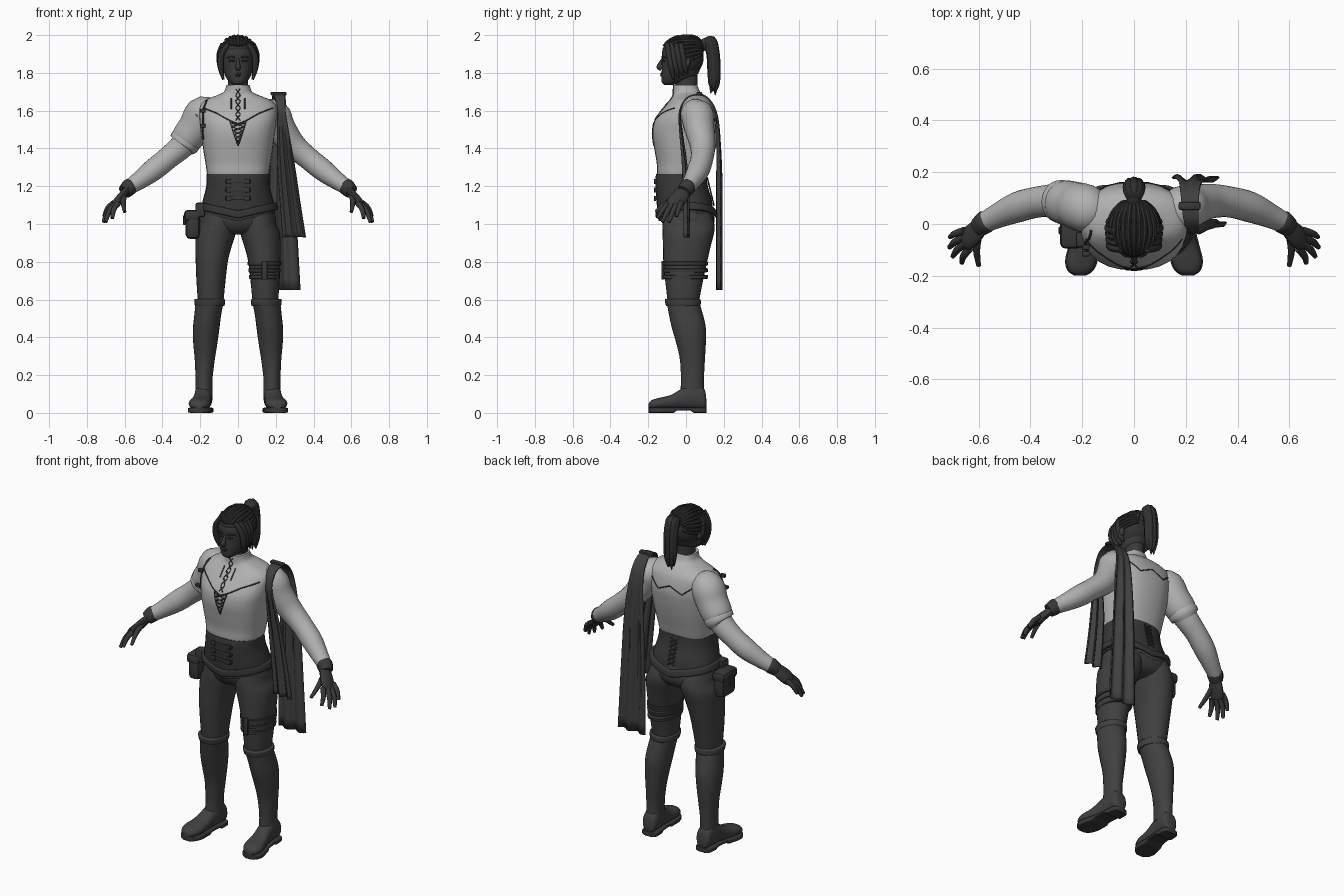
import bpy, bmesh, math, random
from mathutils import Vector
from mathutils.bvhtree import BVHTree

random.seed(4)
cube = bpy.data.objects.get("Cube")
if cube:
    bpy.data.objects.remove(cube)


def material(name, v):
    m = bpy.data.materials.new(name)
    m.use_nodes = True
    m.diffuse_color = (v, v, v, 1)
    m.node_tree.nodes["Principled BSDF"].inputs["Base Color"].default_value = (v, v, v, 1)
    return m


LIGHT = material("pale linen", 0.44)
CLOTH = material("dark cloth", 0.052)
LEATHER = material("dark leather", 0.04)
FACE = material("shaded skin", 0.042)
HAIR = material("dark hair", 0.03)
made = []


def finish(name, bm, mat):
    bmesh.ops.recalc_face_normals(bm, faces=bm.faces)
    me = bpy.data.meshes.new(name)
    bm.to_mesh(me)
    bm.free()
    me.materials.append(mat)
    ob = bpy.data.objects.new(name, me)
    bpy.context.collection.objects.link(ob)
    made.append(ob)
    return ob


def smooth(rows, k):
    """Spline through rows of numbers."""
    out = []
    for i in range(len(rows) - 1):
        a, b, c, d = (rows[max(0, i - 1)], rows[i], rows[i + 1], rows[min(len(rows) - 1, i + 2)])
        for j in range(k):
            t = j / k
            out.append(tuple(q + t / 2 * (r - p + t * (2*p - 5*q + 4*r - s + t * (3*q - p - 3*r + s)))
                             for p, q, r, s in zip(a, b, c, d)))
    return out + [rows[-1]]


def loft(name, rings, mat, n=28, e=1.0):
    """Skin rings of (centre, U, V); e below 1 squares the section."""
    bm = bmesh.new()
    power = lambda v: math.copysign(abs(v) ** e, v)
    loops = []
    for c, u, v in rings:
        angs = [2 * math.pi * i / n for i in range(n)]
        loops.append([bm.verts.new(c + u * power(math.cos(a)) + v * power(math.sin(a))) for a in angs])
    for a, b in zip(loops, loops[1:]):
        for i in range(n):
            bm.faces.new((a[i], a[(i + 1) % n], b[(i + 1) % n], b[i]))
    bm.faces.new(loops[0])
    bm.faces.new(loops[-1])
    return finish(name, bm, mat)


def column(name, rows, mat, s=1, e=1.0, k=4):
    """Upright body from rows of z, centre x, front y, back y, half width."""
    rings = [(Vector((x * s, (f + b) / 2, z)), Vector((w, 0, 0)), Vector((0, (b - f) / 2, 0)))
             for z, x, f, b, w in smooth(rows, k)]
    return loft(name, rings, mat, e=e)


def tube(name, pts, mat, s=1, flat=1.0, n=16, k=4):
    """Round body along x, y, z, radius points."""
    pts = smooth(pts, k)
    co = [Vector((p[0] * s, p[1], p[2])) for p in pts]
    rings, u = [], None
    for i, c in enumerate(co):
        t = (co[min(i + 1, len(co) - 1)] - co[max(i - 1, 0)]).normalized()
        if u is None:
            u = Vector((0.8 * s, 0, 0.5)).cross(t)
            u = u if u.length > 0.2 else t.orthogonal()
        u = (u - t * u.dot(t)).normalized()
        rings.append((c, u * pts[i][3], t.cross(u) * pts[i][3] * flat))
    return loft(name, rings, mat, n)


def box(name, loc, size, mat, bevel=0.01):
    bm = bmesh.new()
    bmesh.ops.create_cube(bm, size=1)
    for v in bm.verts:
        v.co = Vector(a * b for a, b in zip(v.co, size))
    bmesh.ops.bevel(bm, geom=bm.edges[:], offset=bevel, segments=2, affect='EDGES', profile=0.5)
    bmesh.ops.translate(bm, vec=loc, verts=bm.verts)
    return finish(name, bm, mat)


# Shirt and collar
shirt = column("shirt", [
    (1.23, 0, -.13, .09, .15), (1.26, 0, -.152, .105, .163), (1.32, 0, -.155, .12, .172),
    (1.40, 0, -.168, .14, .185), (1.48, 0, -.178, .155, .195), (1.55, 0, -.165, .16, .205),
    (1.62, 0, -.115, .145, .205), (1.655, 0, -.085, .125, .175), (1.68, 0, -.07, .1, .115),
    (1.70, 0, -.068, .075, .075), (1.735, 0, -.068, .06, .062)], LIGHT, e=0.82, k=5)

# Corset with pointed lower edge, and hip belt
corset = column("corset", [
    (1.06, 0, -.145, .152, .2), (1.12, 0, -.155, .14, .188), (1.19, 0, -.162, .118, .17),
    (1.24, 0, -.162, .11, .166), (1.265, 0, -.158, .108, .166)], LEATHER, e=0.88)
belt = column("hip_belt", [
    (1.075, 0, -.152, .16, .206), (1.08, 0, -.16, .165, .212),
    (1.11, 0, -.162, .16, .206), (1.115, 0, -.155, .15, .198)], LEATHER, e=0.88)
for ob, low in ((corset, 1.14), (belt, 2)):
    for v in ob.data.vertices:
        if v.co.z < low:
            v.co.z -= 0.045 * (1 - min(1, abs(v.co.x) / 0.2)) * min(1, (low - v.co.z) / 0.06)

# Trousers
column("trouser_seat", [
    (.945, 0, -.06, .08, .08), (.965, 0, -.1, .125, .16), (1.01, 0, -.128, .15, .2),
    (1.08, 0, -.14, .145, .19), (1.15, 0, -.145, .12, .165)], CLOTH, e=0.9)

ARM = [(.15, .04, 1.56, .08), (.19, .06, 1.575, .088), (.225, .07, 1.51, .08), (.29, .088, 1.42, .068),
       (.37, .085, 1.35, .06), (.45, .065, 1.285, .059), (.53, .03, 1.225, .047), (.59, 0, 1.185, .038)]
FINGERS = {
    "index": ((.635, -.095, 1.11), (.665, -.15, 1.03)), "middle": ((.65, -.075, 1.105), (.7, -.125, 1.01)),
    "ring": ((.655, -.05, 1.105), (.713, -.09, 1.01)), "little": ((.655, -.025, 1.115), (.71, -.05, 1.04)),
    "thumb": ((.6, -.04, 1.155), (.6, -.16, 1.065))}
FOOT = [(.18, .108, .03, .07, .02), (.18, .095, .02, .13, .042), (.182, .04, .02, .16, .046),
        (.187, -.02, .02, .13, .046), (.195, -.08, .02, .095, .052), (.203, -.14, .02, .08, .058),
        (.207, -.18, .02, .068, .045), (.208, -.198, .025, .05, .02)]

for s, side in ((1, "left"), (-1, "right")):
    # Leg and tall boot
    column(side + "_trouser_leg", [
        (1.06, .1, -.12, .13, .09), (1.0, .105, -.125, .15, .098), (.95, .117, -.124, .148, .105),
        (.88, .13, -.122, .13, .096), (.8, .139, -.12, .112, .085), (.7, .143, -.11, .09, .077),
        (.57, .145, -.095, .065, .066)], CLOTH, s, 0.95)
    column(side + "_boot_shaft", [
        (.585, .15, -.102, .07, .074), (.52, .16, -.09, .09, .071), (.45, .168, -.075, .105, .07),
        (.37, .173, -.052, .105, .064), (.28, .176, -.032, .1, .053), (.18, .18, -.027, .095, .045),
        (.1, .18, -.03, .096, .046)], CLOTH, s)
    column(side + "_boot_cuff", [
        (.565, .15, -.104, .074, .076), (.575, .15, -.108, .078, .08),
        (.6, .15, -.112, .077, .081), (.604, .15, -.1, .065, .07)], CLOTH, s)
    loft(side + "_foot", [(Vector((x * s, y, (lo + hi) / 2)), Vector((w, 0, 0)), Vector((0, 0, (hi - lo) / 2)))
                          for x, y, lo, hi, w in smooth(FOOT, 4)], CLOTH, e=0.85)
    loft(side + "_sole", [(Vector((x * s, y, .014 if y < -.05 or y > .03 else .02)), Vector((w + .005, 0, 0)),
                           Vector((0, 0, .014 if y < -.05 or y > .03 else .008)))
                          for x, y, lo, hi, w in smooth(FOOT, 4)], LEATHER, e=0.3)

    # Arm and gloved hand
    tube(side + "_arm", ARM, LIGHT, s, n=24)
    tube(side + "_glove_cuff", [(.568, .012, 1.2, .038), (.574, .008, 1.196, .045), (.6, -.012, 1.17, .038)],
         LEATHER, s)
    tube(side + "_palm", [(.58, .0, 1.19, .034), (.612, -.03, 1.15, .045), (.64, -.056, 1.115, .046),
                          (.652, -.065, 1.095, .036)], LEATHER, s, 0.5)
    for finger, (a, b) in FINGERS.items():
        mid = [(p + q) / 2 for p, q in zip(a, b)]
        tube(side + "_" + finger + "_finger", [(*a, .015), (mid[0] + .008, mid[1], mid[2] + .006, .014),
                                              (*b, .009)], LEATHER, s, n=10)

# Short puffed sleeve and cuff on the right
tube("right_puff_sleeve", [(.16, .045, 1.58, .085), (.19, .06, 1.58, .094), (.225, .072, 1.515, .09),
                           (.265, .083, 1.46, .086), (.285, .088, 1.43, .076)], LIGHT, -1, n=24)
tube("right_sleeve_band", [(.272, .085, 1.45, .07), (.275, .086, 1.445, .083), (.29, .088, 1.422, .081),
                           (.293, .088, 1.418, .068)], LIGHT, -1, n=24)

# Seams and lacing laid on the shirt
tree = BVHTree.FromPolygons([v.co for v in shirt.data.vertices], [p.vertices for p in shirt.data.polygons])


def seam(name, pts, face=-1, r=.0035):
    path = []
    for a, b in zip(pts, pts[1:]):
        for j in range(9):
            x, z = (p + (q - p) * j / 8 for p, q in zip(a, b))
            hit = tree.ray_cast(Vector((x, face, z)), Vector((0, -face, 0)))[0]
            if hit and (not path or (hit - Vector(path[-1][:3])).length > .001):
                path.append((*hit, r))
    if len(path) > 1:
        tube(name, path, LEATHER, n=6, k=1)


for s in (1, -1):
    seam("front_yoke_seam", [(.185 * s, 1.615), (.11 * s, 1.585), (.04 * s, 1.545), (0, 1.53)])
    seam("back_yoke_seam", [(.17 * s, 1.62), (.08 * s, 1.545), (0, 1.58)], 1)
    seam("placket_edge", [(.042 * s, 1.54), (.02 * s, 1.47), (0, 1.415)])
    seam("collar_edge", [(.036 * s, 1.665), (.036 * s, 1.61)])
    for i in range(5):
        z, w = 1.535 - i * .022, .036 - i * .007
        seam("chest_lace", [(-w * s, z), (w * s, z - .02)])
    for i in range(5):
        z = 1.715 - i * .034
        seam("collar_lace", [(-.012 * s, z), (.012 * s, z - .03)])
for face in (-1, 1):
    seam("right_armhole_strap", [(-.165, 1.655), (-.185, 1.6), (-.183, 1.45)], face, .006)
for z in (1.6, 1.52):
    box("armhole_buckle", (-.186, -.09 if z > 1.55 else -.115, z), (.03, .02, .02), LEATHER, .004)

# Corset buckles and back lacing
for z in (1.225, 1.18, 1.135):
    box("corset_strap", (0, -.158, z), (.14, .016, .018), LEATHER, .004)
    for x in (-.05, .05):
        box("corset_buckle", (x, -.164, z), (.026, .012, .028), LEATHER, .004)
for i in range(6):
    z = 1.245 - i * .025
    y = .113 + i * .006
    for s in (1, -1):
        tube("back_lace", [(-.022 * s, y, z, .004), (.022 * s, y + .005, z - .022, .004)], CLOTH, n=6, k=1)

# Hip pouch
box("pouch", (-.24, -.025, .995), (.075, .13, .15), LEATHER, .025)
box("pouch_flap", (-.243, -.025, 1.045), (.085, .14, .06), LEATHER, .02)
box("pouch_clasp", (-.285, -.025, 1.02), (.012, .03, .05), LEATHER, .004)
box("pouch_hanger", (-.2, -.06, 1.075), (.05, .06, .075), LEATHER, .01)

# Thigh straps
for z in (.79, .755, .72):
    w = .089 + (z - .79) * .1
    column("left_thigh_strap", [(z - .011, .14, -.118, .108, w - .006), (z - .008, .14, -.124, .116, w),
                                (z + .008, .14, -.125, .118, w), (z + .011, .14, -.118, .11, w - .006)],
           LEATHER, e=.95, k=1)
box("thigh_buckle", (.14, -.122, .755), (.03, .016, .1), LEATHER, .004)

# Draped half cape: front panel, over the shoulder, back panel
DRAPE = [(.242, .36, 0, .93), (.228, .33, -.002, 1.12), (.215, .3, -.012, 1.32), (.212, .268, -.032, 1.5),
         (.21, .252, -.035, 1.6), (.195, .25, .0, 1.668), (.185, .25, .06, 1.688), (.18, .252, .12, 1.668),
         (.172, .26, .165, 1.58), (.16, .28, .178, 1.4), (.148, .3, .18, 1.1), (.145, .326, .18, .65)]
bm = bmesh.new()
grid = []
for x0, x1, y, z in smooth(DRAPE, 5):
    depth = .013 * min(1, max(0, 1.65 - z) / .4)
    grid.append([bm.verts.new((x0 + (x1 - x0) * j / 16, y + depth * math.sin(j / 16 * 13), z)) for j in range(17)])
for a, b in zip(grid, grid[1:]):
    for j in range(16):
        bm.faces.new((a[j], a[j + 1], b[j + 1], b[j]))
cape = finish("shoulder_cape", bm, CLOTH)
cape.modifiers.new("thickness", 'SOLIDIFY').thickness = .008
box("cape_clasp", (.215, .07, 1.69), (.085, .03, .018), LEATHER, .006)

# Head and neck
column("neck", [(1.68, 0, -.05, .065, .055), (1.74, 0, -.055, .06, .052), (1.82, 0, -.06, .06, .052)], FACE)
column("head", [
    (1.737, 0, -.115, -.065, .022), (1.75, 0, -.128, -.015, .043), (1.78, 0, -.13, .05, .066),
    (1.82, 0, -.128, .075, .078), (1.87, 0, -.127, .085, .086), (1.92, 0, -.125, .085, .088),
    (1.96, 0, -.1, .06, .072), (1.985, 0, -.05, .02, .03)], FACE, e=.95)
tube("nose", [(0, -.122, 1.875, .007), (0, -.136, 1.85, .01), (0, -.142, 1.83, .014), (0, -.128, 1.82, .01)], FACE)
for z in (1.787, 1.795):
    tube("lip", [(-.026, -.114, z, .003), (0, -.131, z, .006), (.026, -.114, z, .003)], FACE, n=8)
for s, side in ((1, "left"), (-1, "right")):
    tube(side + "_eye", [(.016, -.122, 1.862, .003), (.032, -.12, 1.864, .007), (.048, -.11, 1.862, .003)], HAIR, s, n=8)
    tube(side + "_brow", [(.014, -.126, 1.88, .004), (.034, -.123, 1.886, .005), (.058, -.106, 1.88, .003)], HAIR, s, n=8)
    tube(side + "_ear", [(.085, -.005, 1.82, .008), (.094, .008, 1.85, .016), (.092, .012, 1.875, .008)], FACE, s)
    for i in range(4):
        y = -.09 + i * .024
        tube(side + "_side_lock", [(.05 + i * .01, y - .01, 1.955, .012), (.086 + i * .004, y, 1.9, .016),
                                   (.092, y + .012, 1.83, .016), (.078, y + .025, 1.765 + i * .01, .006)], HAIR, s, n=10)

# Hair cap, open at the face
bm = bmesh.new()
bmesh.ops.create_uvsphere(bm, u_segments=40, v_segments=24, radius=1)
for v in bm.verts:
    v.co = Vector((v.co.x * .1, v.co.y * .114 - .02, v.co.z * .112 + 1.882))
gone = [f for f in bm.faces if f.calc_center_median().y < -.045 and f.calc_center_median().z < 1.925]
bmesh.ops.delete(bm, geom=gone, context='FACES')
cap = finish("hair_cap", bm, HAIR)
cap.modifiers.new("thickness", 'SOLIDIFY').thickness = .008

# Combed strands toward the tie, then the ponytail
for i in range(17):
    phi = math.radians(-104 + 13 * i)
    start = .55 + .75 * abs(math.sin(phi)) ** 2
    path = []
    for j in range(7):
        t = start + (2.75 - start) * j / 6
        wob = random.uniform(.97, 1.02)
        path.append((.098 * math.sin(t) * math.sin(phi) * wob, -.02 - .113 * math.cos(t),
                     1.884 + .108 * math.sin(t) * math.cos(phi) * wob + .03 * max(0, -math.cos(t)), .011))
    tube("hair_strand", path, HAIR, n=8)
tube("hair_tie", [(0, .07, 1.93, .026), (0, .095, 1.95, .03), (0, .115, 1.965, .026)], LEATHER)
for i in range(8):
    a = i * math.pi / 4
    x, y = .02 * math.cos(a), .016 * math.sin(a)
    tube("ponytail_lock", [(x * .4, .085, 1.945 + y, .012), (x, .122 + y, 1.968 + y * .5, .02),
                           (x * 1.2, .143 + y, 1.9, .02), (x * 1.2, .148 + y, 1.8, .019),
                           (x, .148 + y, 1.74, .014), (x * .8, .142 + y, 1.68 + random.uniform(0, .05), .003)],
         HAIR, n=10)

# Soft shading with sharp edges kept
bpy.ops.object.select_all(action='DESELECT')
for ob in made:
    ob.select_set(True)
bpy.context.view_layer.objects.active = shirt
bpy.ops.object.shade_smooth_by_angle(angle=math.radians(42))
